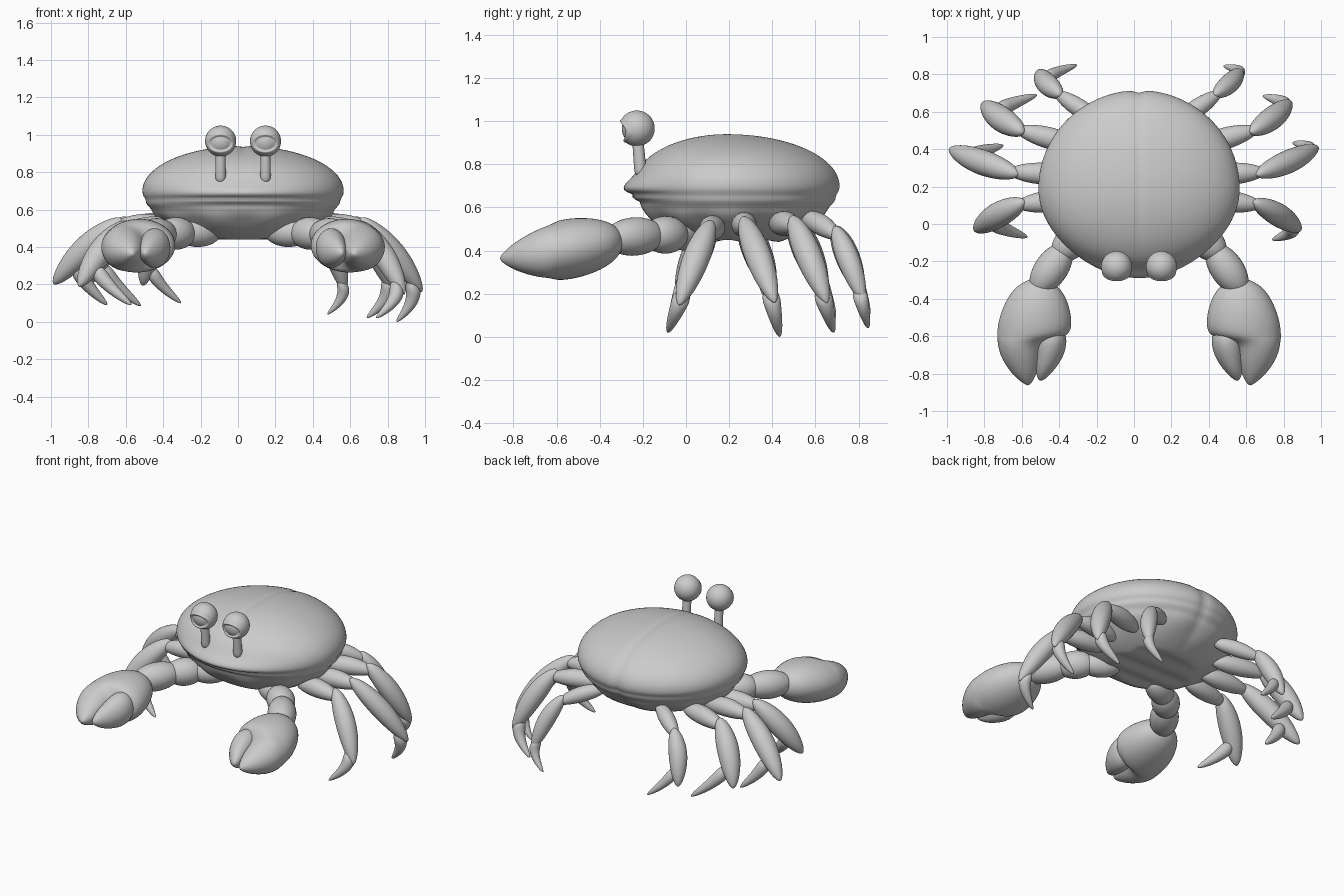
import bpy, bmesh
from math import sin, cos, pi, exp, atan2
from mathutils import Vector

cube = bpy.data.objects.get("Cube")
if cube:
    bpy.data.objects.remove(cube, do_unlink=True)

CX = 0.027   # symmetry plane of the shell, eyes and claws


def bump(value, centre, width):
    return exp(-((value - centre) / width) ** 2)


def finish(name, bm, subdiv=0):
    bmesh.ops.recalc_face_normals(bm, faces=bm.faces)
    for f in bm.faces:
        f.smooth = True
    mesh = bpy.data.meshes.new(name)
    bm.to_mesh(mesh)
    bm.free()
    obj = bpy.data.objects.new(name, mesh)
    bpy.context.collection.objects.link(obj)
    if subdiv:
        mod = obj.modifiers.new("Smooth", 'SUBSURF')
        mod.levels = mod.render_levels = subdiv


def loft(name, rings, subdiv=1):
    """Skin a list of (centre, u half-axis, v half-axis) ellipses."""
    bm = bmesh.new()
    n = 16
    loops = [[bm.verts.new(c + u * cos(2 * pi * k / n) + v * sin(2 * pi * k / n))
              for k in range(n)] for c, u, v in rings]
    for a, b in zip(loops, loops[1:]):
        for k in range(n):
            j = (k + 1) % n
            bm.faces.new((a[k], a[j], b[j], b[k]))
    bm.faces.new(loops[0])
    bm.faces.new(loops[-1])
    finish(name, bm, subdiv)


def limb(name, a, b, radius, profile, bow=(0, 0, 0), steps=14):
    """Rounded segment from a to b, bowed sideways in the middle."""
    a, b, bow = Vector(a), Vector(b), Vector(bow)
    axis = (b - a).normalized()
    u = axis.cross(Vector((0, 0, 1))).normalized()
    v = axis.cross(u)
    rings = []
    for i in range(steps + 1):
        t = (1 - cos(pi * i / steps)) / 2
        r = max(radius * profile(t), 0.002)
        rings.append((a.lerp(b, t) + bow * sin(pi * t), u * r, v * r))
    loft(name, rings)


def spindle(t):
    return max(sin(pi * t ** 0.9), 0) ** 0.52


def barrel(t):
    return max(sin(pi * t), 0) ** 0.42


def talon(t):
    return min(1, (t * 4) ** 0.5) * (1 - t) ** 0.48


# Shell: squashed sphere with lip, mouth creases, back groove and flat ribbed belly
bm = bmesh.new()
bmesh.ops.create_uvsphere(bm, u_segments=112, v_segments=72, radius=1)
for vert in bm.verts:
    x, y, s = vert.co
    ang = atan2(y, x)
    front = max(-sin(ang), 0) ** 4 * (1 - s * s)
    z = 0.70 + (0.24 * s if s > 0 else -0.30 * abs(s) ** 1.15)
    k = 1 - 0.012 * bump(z, 0.655, 0.015) - 0.015 * bump(z, 0.60, 0.02)
    k -= 0.05 * front * (bump(z, 0.66, 0.010) + bump(z, 0.625, 0.014))
    if s < 0:
        k += 0.02 * cos(10 * ang) * bump(z, 0.53, 0.05)
        z = max(z, 0.445 + 0.006 * cos(y * 20) * bump(s, -1, 0.3))
    px = 0.538 * x * k
    py = 0.19 + (0.525 if y > 0 else 0.435) * y * k
    py -= 0.045 * front * bump(z, 0.685, 0.05)
    if y > 0:
        py -= 0.014 * bump(px, 0, 0.03) * y ** 3
    if s > 0:
        z -= 0.005 * bump(px, 0, 0.02) * s
    vert.co = (CX + px, py, z)
finish("shell", bm)

for side, s in (("left", 1), ("right", -1)):
    def at(dx, y, z):
        return Vector((CX + s * dx, y, z))

    # Eye stalk and eyeball with a sunken, rimmed pupil
    limb(side + "_eye_stalk", at(0.12, -0.208, 0.735), at(0.12, -0.228, 0.96),
         0.03, lambda t: min(1, (t * 8) ** 0.5) * (1 - 0.15 * t))
    bm = bmesh.new()
    bmesh.ops.create_uvsphere(bm, u_segments=80, v_segments=56, radius=0.083)
    for vert in bm.verts:
        x, y, z = vert.co
        d = (x / 0.062) ** 2 + ((z + 0.012) / 0.042) ** 2
        if y < 0 and d < 1:
            vert.co.y += 0.014 * min(1, (1 - d) * 4)
        elif y < 0 and d < 1.6:
            vert.co *= 1 + 0.04 * sin(pi * (d - 1) / 0.6)
        vert.co += at(0.12, -0.228, 0.966)
    finish(side + "_eye", bm)

    # Arm
    limb(side + "_shoulder", at(0.12, 0.05, 0.48), at(0.36, -0.07, 0.475), 0.08, barrel)
    limb(side + "_upper_arm", at(0.27, -0.01, 0.475), at(0.45, -0.18, 0.47), 0.09, barrel)
    limb(side + "_forearm", at(0.38, -0.11, 0.475), at(0.56, -0.37, 0.455), 0.092, barrel)

    # Claw: palm with the fixed finger, then the movable finger
    def claw(name, sections):
        rings = []
        for y, inner, outer, h in sections:
            z = 0.44 - 0.135 * max(-y - 0.3, 0)
            rings.append((at((inner + outer) / 2 - CX, y, z),
                          Vector(((outer - inner) / 2, 0, 0)), Vector((0, 0, h))))
        loft(side + name, rings, 2)

    claw("_claw_palm", [
        (-0.29, 0.54, 0.60, 0.03), (-0.33, 0.45, 0.69, 0.09),
        (-0.42, 0.40, 0.75, 0.13), (-0.52, 0.38, 0.785, 0.145),
        (-0.585, 0.39, 0.79, 0.143), (-0.61, 0.44, 0.79, 0.135),
        (-0.635, 0.54, 0.785, 0.125), (-0.70, 0.55, 0.775, 0.11),
        (-0.80, 0.57, 0.715, 0.065), (-0.865, 0.61, 0.63, 0.01)])
    claw("_claw_finger", [
        (-0.53, 0.45, 0.57, 0.06), (-0.60, 0.41, 0.58, 0.108),
        (-0.66, 0.415, 0.585, 0.108), (-0.72, 0.435, 0.585, 0.09),
        (-0.79, 0.485, 0.582, 0.06), (-0.84, 0.54, 0.565, 0.012)])

# Walking legs: hip, knee, ankle and tip of each
legs = {
    "left_leg_1": ((0.34, 0.14, 0.50), (0.69, 0.10, 0.49), (0.87, -0.02, 0.18), (0.74, -0.085, 0.02)),
    "left_leg_2": ((0.36, 0.26, 0.51), (0.71, 0.28, 0.51), (0.96, 0.40, 0.19), (0.85, 0.435, 0.0)),
    "left_leg_3": ((0.32, 0.41, 0.52), (0.67, 0.51, 0.51), (0.82, 0.64, 0.19), (0.69, 0.685, 0.02)),
    "left_leg_4": ((0.22, 0.54, 0.56), (0.47, 0.71, 0.46), (0.56, 0.81, 0.20), (0.48, 0.845, 0.04)),
    "right_leg_1": ((-0.29, 0.14, 0.50), (-0.64, 0.10, 0.49), (-0.83, -0.02, 0.22), (-0.57, -0.07, 0.09)),
    "right_leg_2": ((-0.31, 0.26, 0.51), (-0.68, 0.28, 0.51), (-0.96, 0.39, 0.23), (-0.70, 0.42, 0.09)),
    "right_leg_3": ((-0.27, 0.41, 0.52), (-0.64, 0.51, 0.51), (-0.79, 0.63, 0.23), (-0.52, 0.69, 0.085)),
    "right_leg_4": ((-0.17, 0.54, 0.56), (-0.43, 0.71, 0.46), (-0.50, 0.80, 0.23), (-0.305, 0.85, 0.10)),
}
for name, points in legs.items():
    hip, knee, ankle, tip = map(Vector, points)
    size = 0.84 if name.endswith("4") else 1
    left = hip.x > 0
    down = (ankle - knee).normalized()
    outward = Vector((1 if left else -1, 0, 0))
    limb(name + "_upper", hip, knee, 0.06 * size, spindle, (0, 0, 0.01))
    limb(name + "_lower", knee - down * 0.06 - outward * 0.02, ankle + down * 0.04,
         (0.064 if left else 0.07) * size, spindle, outward * 0.015 + Vector((0, 0, 0.01)))
    # The right tips fold in from further up the leg
    base = ankle.lerp(knee, 0.15 if left else 0.3)
    limb(name + "_tip", base, tip, 0.05 * size, talon, outward * (0.045 if left else 0.02))
